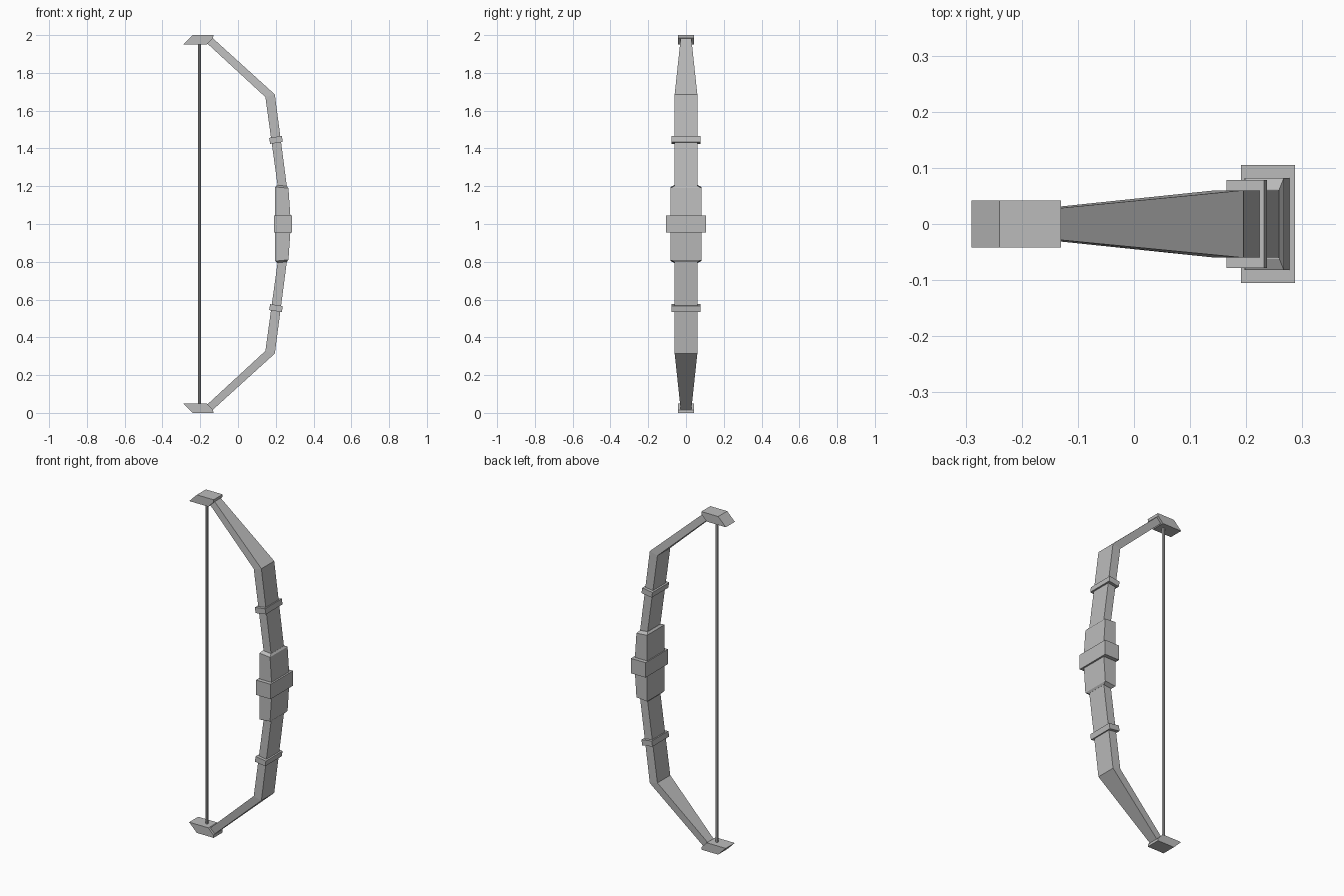
import bpy, bmesh, math

cube = bpy.data.objects.get("Cube")
if cube:
    bpy.data.objects.remove(cube, do_unlink=True)

grey = bpy.data.materials.new("plain_grey")
grey.use_nodes = True
colour = (0.5, 0.5, 0.5, 1)
grey.diffuse_color = colour
grey.node_tree.nodes["Principled BSDF"].inputs["Base Color"].default_value = colour


def finish(name, bm):
    bmesh.ops.recalc_face_normals(bm, faces=bm.faces)
    mesh = bpy.data.meshes.new(name)
    bm.to_mesh(mesh)
    bm.free()
    mesh.materials.append(grey)
    obj = bpy.data.objects.new(name, mesh)
    bpy.context.collection.objects.link(obj)
    return obj


def loft(name, sections, flip=False):
    """Rectangular sections: inner (x, z), outer (x, z), half width in y."""
    bm = bmesh.new()
    rings = []
    for (xi, zi), (xo, zo), w in sections:
        if flip:
            zi, zo = 2 - zi, 2 - zo
        rings.append([bm.verts.new(p) for p in
                      ((xi, -w, zi), (xo, -w, zo), (xo, w, zo), (xi, w, zi))])
    for a, b in zip(rings, rings[1:]):
        for i in range(4):
            j = (i + 1) % 4
            bm.faces.new((a[i], a[j], b[j], b[i]))
    bm.faces.new(rings[0])
    bm.faces.new(rings[-1])
    return finish(name, bm)


def slab(name, outline, w, flip=False):
    """Front outline extruded symmetrically in y."""
    bm = bmesh.new()
    sides = [[bm.verts.new((x, y, 2 - z if flip else z)) for x, z in outline]
             for y in (-w, w)]
    for s in sides:
        bm.faces.new(s)
    n = len(outline)
    for i in range(n):
        j = (i + 1) % n
        bm.faces.new((sides[0][i], sides[0][j], sides[1][j], sides[1][i]))
    return finish(name, bm)


# Handle: gently bent grip with a wide central band
grip_half = [((0.197, 1.045), (0.277, 1.045), 0.082),
             ((0.197, 1.196), (0.267, 1.19), 0.082),
             ((0.207, 1.206), (0.259, 1.2), 0.062)]
grip_low = [((xi, 2 - zi), (xo, 2 - zo), w)
            for (xi, zi), (xo, zo), w in reversed(grip_half)]
loft("grip", grip_low + grip_half)
slab("grip_band", [(0.191, 0.956), (0.287, 0.956), (0.287, 1.044), (0.191, 1.044)], 0.105)

# Limbs, collars and end blocks, repeated above and below
for side, flip in (("upper", False), ("lower", True)):
    loft(side + "_limb", [((0.217, 1.15), (0.265, 1.15), 0.06),
                          ((0.145, 1.672), (0.195, 1.686), 0.06),
                          ((-0.162, 1.955), (-0.135, 1.985), 0.028)], flip)
    slab(side + "_collar", [(0.170, 1.424), (0.237, 1.434),
                            (0.232, 1.466), (0.165, 1.456)], 0.078, flip)
    slab(side + "_tip", [(-0.29, 1.95), (-0.165, 1.95), (-0.132, 1.984),
                         (-0.13, 2.0), (-0.24, 2.0)], 0.042, flip)

# Bowstring
bm = bmesh.new()
bmesh.ops.create_cone(bm, cap_ends=True, segments=8, radius1=0.008, radius2=0.008, depth=1.92)
bmesh.ops.translate(bm, verts=bm.verts, vec=(-0.203, 0, 1))
finish("bowstring", bm)
